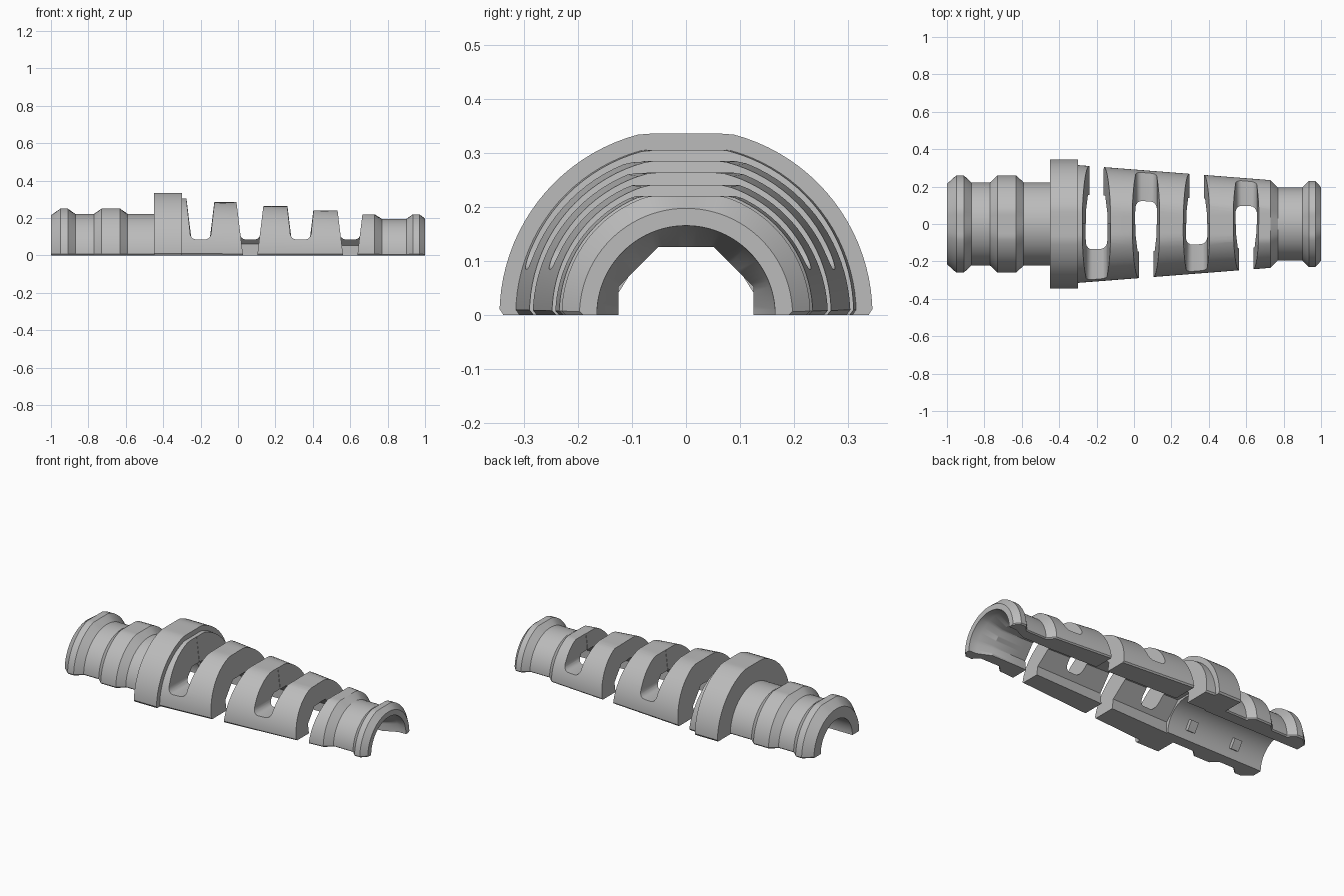
import bpy
import bmesh
from math import sin, cos, pi, radians
from mathutils import Matrix

cube = bpy.data.objects.get("Cube")
if cube:
    bpy.data.objects.remove(cube, do_unlink=True)

grey = bpy.data.materials.new("moulded grey")
grey.use_nodes = True
colour = (0.5, 0.5, 0.5, 1)
grey.diffuse_color = colour
grey.node_tree.nodes["Principled BSDF"].inputs["Base Color"].default_value = colour


def make_object(name, bm):
    bmesh.ops.recalc_face_normals(bm, faces=bm.faces)
    mesh = bpy.data.meshes.new(name)
    bm.to_mesh(mesh)
    bm.free()
    mesh.materials.append(grey)
    ob = bpy.data.objects.new(name, mesh)
    bpy.context.scene.collection.objects.link(ob)
    return ob


def cone(x):
    return 0.315 - 0.078 * (x + 0.3)


# Outer profile: x, radius, height of the flat top
outer = [(-1, .215, .25), (-.95, .26, .25), (-.91, .26, .25), (-.87, .222, .25),
         (-.77, .222, .25), (-.73, .26, .25), (-.63, .26, .25), (-.59, .222, .25),
         (-.45, .222, .25), (-.45, .345, .335), (-.3, .345, .335)]
fins = [(-.3, -.24, .305), (-.16, -.01, .285), (.12, .27, .263),
        (.4, .54, .24), (.66, .73, .22)]
for start, end, cap in fins:
    outer += [(start, cone(start), cap), (end, cone(end), cap)]
outer += [(.77, .195, .22), (.9, .195, .22), (.935, .23, .22), (.97, .23, .22), (1, .197, .22)]

# Inner profile: x, radius, eight-sided or round
inner = [(1, .165, False), (.95, .163, False), (.87, .125, True), (.7, .125, True),
         (-.36, .16, True), (-.36, .15, False), (-1, .15, False)]


def bore_radius(r, eight_sided, a):
    step = pi / 4
    return r / cos((a + step / 2) % step - step / 2) if eight_sided else r


# Half shell swept around the x axis, with a small chamfer at the parting edge
segments = 48
angles = [i * pi / segments for i in range(segments + 1)]
angles[1:1] = [0.03]
angles[-1:-1] = [pi - 0.03]
bm = bmesh.new()
rings = []
for i, a in enumerate(angles):
    trim = 0.007 if i in (0, len(angles) - 1) else 0
    ring = []
    for x, r, cap in outer:
        ring.append(bm.verts.new((x, (r - trim) * cos(a), min(r * sin(a), cap))))
    for x, r, eight in inner:
        q = bore_radius(r, eight, a)
        ring.append(bm.verts.new((x, q * cos(a), q * sin(a))))
    rings.append(ring)
n = len(rings[0])
for r0, r1 in zip(rings, rings[1:]):
    for j in range(n):
        k = (j + 1) % n
        bm.faces.new((r0[j], r0[k], r1[k], r1[j]))
bm.faces.new(rings[0])
bm.faces.new(rings[-1])
shell = make_object("half_sleeve", bm)


# Flex slots: open to the parting face on one side, rounded floor on the other
def prism(bm, cx, half, y0, y1):
    pts = [(cx + x, z) for x, z in half] + [(cx - x, z) for x, z in reversed(half)]
    a = [bm.verts.new((x, y0, z)) for x, z in pts]
    b = [bm.verts.new((x, y1, z)) for x, z in pts]
    bm.faces.new(a)
    bm.faces.new(b[::-1])
    for j in range(len(pts)):
        k = (j + 1) % len(pts)
        bm.faces.new((a[j], b[j], b[k], a[k]))


closed = [(.085, .38), (.058, .14)]
closed += [(.024 + .033 * cos(t), .123 - .038 * sin(t)) for t in
           [radians(d) for d in range(10, 91, 20)]]
through = [(.085, .38), (.032, -.05)]
for i, cx in enumerate((-.2, .065, .335, .6)):
    side = 1 if i % 2 == 0 else -1
    for label, half, s in (("floor", closed, -side), ("through", through, side)):
        bm = bmesh.new()
        ends = sorted((-.002 * s, .5 * s))
        prism(bm, cx, half, *ends)
        cutter = make_object("slot_cutter_" + label, bm)
        cutter.hide_render = True
        mod = shell.modifiers.new("slot", 'BOOLEAN')
        mod.operation = 'DIFFERENCE'
        mod.solver = 'EXACT'
        mod.object = cutter
        bpy.context.view_layer.update()
        graph = bpy.context.evaluated_depsgraph_get()
        cut = bpy.data.meshes.new_from_object(shell.evaluated_get(graph))
        shell.modifiers.clear()
        shell.data = cut
        bpy.data.objects.remove(cutter, do_unlink=True)

# Grip ribs inside the wide end
for x in (-.5, -.8):
    for a in (radians(32), radians(148)):
        bm = bmesh.new()
        bmesh.ops.create_cube(bm, size=1, matrix=Matrix.Translation((x, .145 * cos(a), .145 * sin(a)))
                              @ Matrix.Rotation(a, 4, 'X') @ Matrix.Diagonal((.05, .035, .06, 1)))
        make_object("grip_rib", bm)

for ob in bpy.context.selected_objects:
    ob.select_set(False)
shell.select_set(True)
bpy.context.view_layer.objects.active = shell
bpy.ops.object.shade_smooth_by_angle(angle=radians(25))
